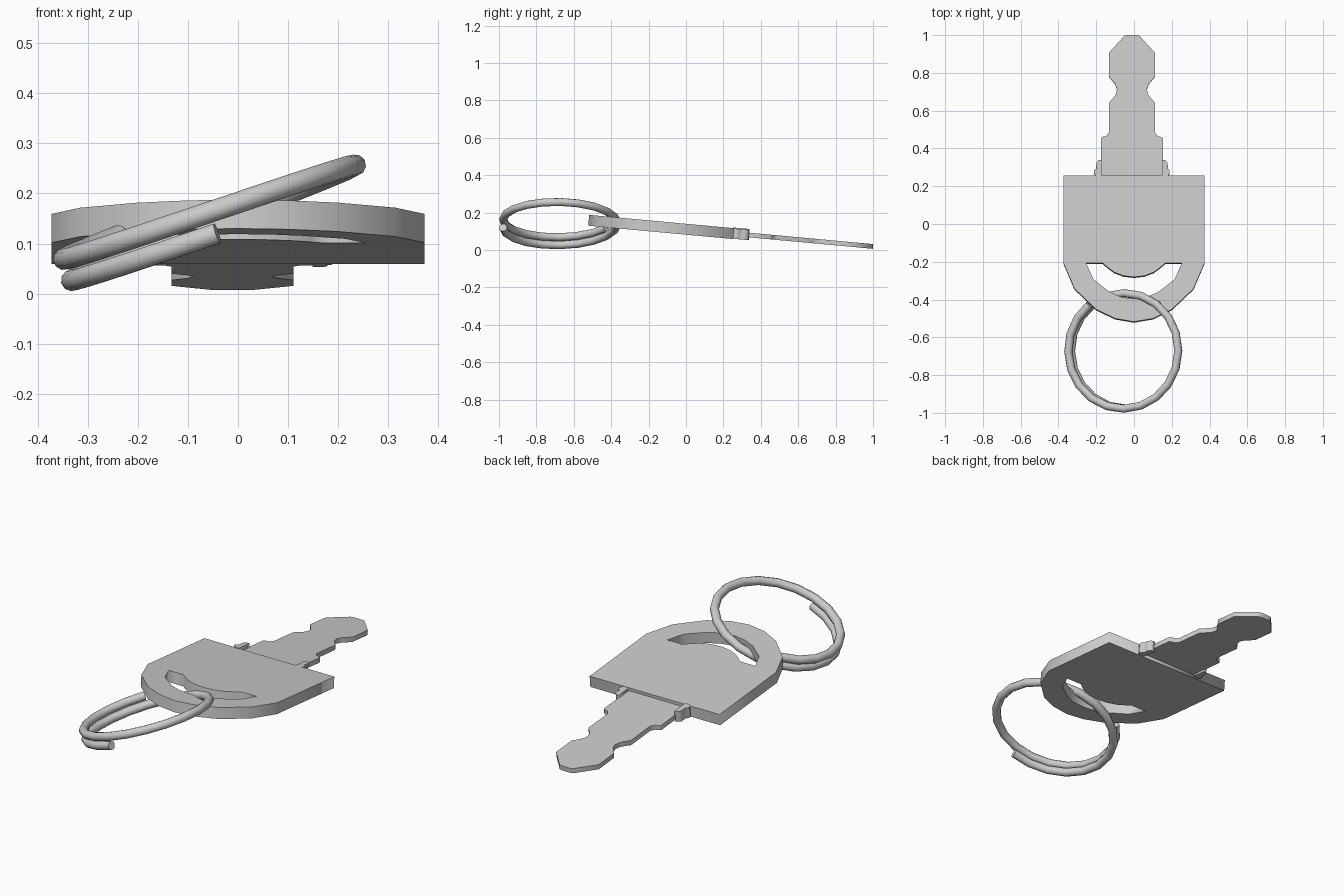
import bpy
from math import sin, cos, radians, atan
from mathutils import Vector, Matrix

if "Cube" in bpy.data.objects:
    bpy.data.objects.remove(bpy.data.objects["Cube"])

TILT = -atan(0.092)          # the whole key leans down towards its tip
KEY_Z = 0.111


def to_mesh(ob):
    bpy.ops.object.select_all(action='DESELECT')
    ob.select_set(True)
    bpy.context.view_layer.objects.active = ob
    bpy.ops.object.convert(target='MESH')
    return bpy.context.object


def plate(name, outlines, thickness, z=0.0):
    """Flat plate from closed 2D outlines (inner outlines become holes)."""
    cu = bpy.data.curves.new(name, 'CURVE')
    cu.dimensions = '2D'
    cu.fill_mode = 'BOTH'
    cu.extrude = thickness / 2
    for pts in outlines:
        sp = cu.splines.new('POLY')
        sp.points.add(len(pts) - 1)
        for p, (x, y) in zip(sp.points, pts):
            p.co = (x, y / cos(TILT), 0, 1)
        sp.use_cyclic_u = True
    ob = bpy.data.objects.new(name, cu)
    bpy.context.collection.objects.link(ob)
    ob.rotation_euler.x = TILT
    ob.location = (0, 0, KEY_Z + z)
    ob = to_mesh(ob)
    ob.data.shade_flat()
    return ob


def mirrored(half, cx=0.0):
    """Complete a right-hand half profile about x = cx."""
    right = [(cx + x, y) for x, y in half]
    left = [(cx - x, y) for x, y in reversed(half) if x > 0]
    return right + left


# Head with half-moon hole
head = mirrored([(0.373, 0.255), (0.373, -0.21), (0.315, -0.345),
                 (0.2, -0.455), (0.1, -0.503), (0, -0.52)])
hole = mirrored([(0, -0.283), (0.055, -0.277), (0.105, -0.258), (0.145, -0.228),
                 (0.165, -0.21), (0.253, -0.21), (0.215, -0.295),
                 (0.13, -0.362), (0.065, -0.39), (0, -0.398)])
plate("key_head", [head, hole], 0.058)

# Blade with waist and shoulders
blade = mirrored([(0.164, 0.24), (0.164, 0.453), (0.155, 0.46), (0.135, 0.465),
                  (0.122, 0.485), (0.122, 0.64), (0.088, 0.68), (0.079, 0.71),
                  (0.088, 0.738), (0.122, 0.78), (0.122, 0.905),
                  (0.04, 0.995), (0.025, 1.0)], -0.011)
plate("key_blade", [blade], 0.025)

# Small stop tabs either side of the blade root
for name, s, z in (("right_tab", 1, 0.0), ("left_tab", -1, 0.005)):
    tab = [(0.16, 0.25), (0.19, 0.25), (0.2, 0.267), (0.2, 0.282), (0.186, 0.292),
           (0.19, 0.305), (0.188, 0.322), (0.178, 0.335), (0.16, 0.338)]
    plate(name, [[(-0.011 + s * x, y) for x, y in tab]], 0.055, z)

# Split ring: a tilted 1.4-turn coil
R, PITCH, STEPS, SWEEP = 0.306, 0.045, 28, 503
cu = bpy.data.curves.new("split_ring", 'CURVE')
cu.dimensions = '3D'
cu.bevel_depth = 0.0215
cu.bevel_resolution = 3
cu.use_fill_caps = True
sp = cu.splines.new('POLY')
sp.points.add(STEPS)
turn = Matrix.Rotation(radians(-20), 3, 'Y')
for i, p in enumerate(sp.points):
    d = SWEEP * i / STEPS
    a = radians(270 - d)
    v = turn @ Vector((R * cos(a), R * sin(a), PITCH * (d / 360 - 0.75)))
    p.co = (*(v + Vector((-0.053, -0.672, 0.152))), 1)
ring = bpy.data.objects.new("split_ring", cu)
bpy.context.collection.objects.link(ring)
to_mesh(ring)
bpy.ops.object.shade_smooth_by_angle(angle=radians(50))
